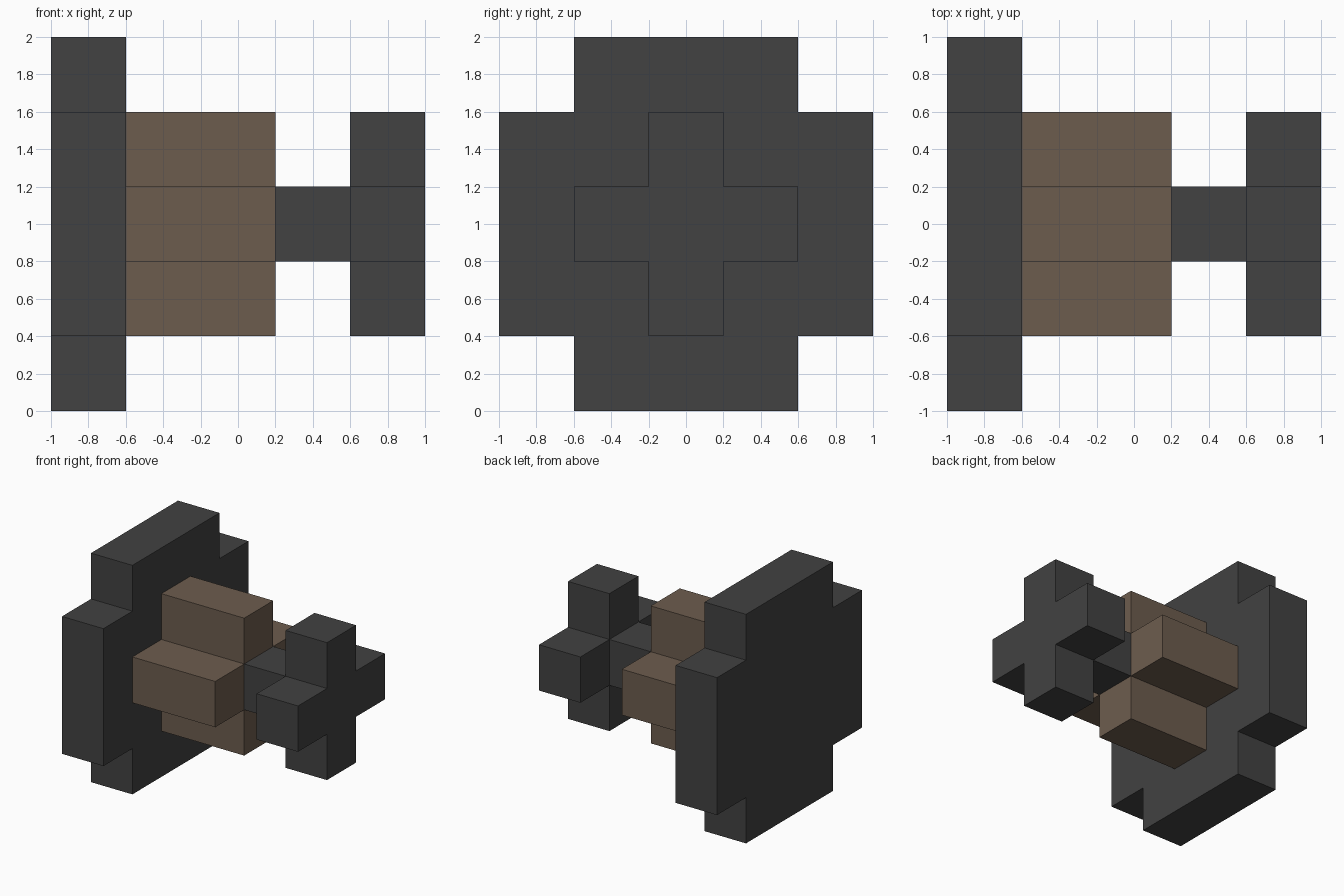
import bpy
import bmesh

cube = bpy.data.objects.get("Cube")
if cube:
    bpy.data.objects.remove(cube, do_unlink=True)


def make_material(name, rgb):
    mat = bpy.data.materials.new(name)
    mat.use_nodes = True
    color = (*rgb, 1.0)
    mat.diffuse_color = color
    mat.node_tree.nodes["Principled BSDF"].inputs["Base Color"].default_value = color
    return mat


CENTRE_Z = 1.0


def plus_profile(outer, inner):
    """Outline of a plus in y, z: arm reach `outer`, arm half width `inner`."""
    corner = [(outer, -inner), (outer, inner), (inner, inner)]
    points = []
    for _ in range(4):
        points += corner
        corner = [(-z, y) for y, z in corner]  # quarter turn
    return points


def square_profile(half):
    return [(half, -half), (half, half), (-half, half), (-half, -half)]


def extrude_along_x(name, profile, x0, x1, mat):
    bm = bmesh.new()
    face = bm.faces.new([bm.verts.new((x0, y, CENTRE_Z + z)) for y, z in profile])
    result = bmesh.ops.extrude_face_region(bm, geom=[face], use_keep_orig=True)
    moved = [g for g in result["geom"] if isinstance(g, bmesh.types.BMVert)]
    bmesh.ops.translate(bm, verts=moved, vec=(x1 - x0, 0, 0))
    bmesh.ops.recalc_face_normals(bm, faces=bm.faces)
    mesh = bpy.data.meshes.new(name)
    bm.to_mesh(mesh)
    bm.free()
    mesh.materials.append(mat)
    obj = bpy.data.objects.new(name, mesh)
    bpy.context.collection.objects.link(obj)
    return obj


charcoal = make_material("charcoal", (0.054, 0.054, 0.054))
brown = make_material("brown", (0.152, 0.108, 0.076))

# Broad stepped disc, cross-shaped grip, thin neck and cross-shaped end cap
extrude_along_x("base_plate", plus_profile(1.0, 0.6), -1.0, -0.6, charcoal)
extrude_along_x("grip", plus_profile(0.6, 0.2), -0.6, 0.2, brown)
extrude_along_x("neck", square_profile(0.2), 0.2, 0.6, charcoal)
extrude_along_x("end_cap", plus_profile(0.6, 0.2), 0.6, 1.0, charcoal)
